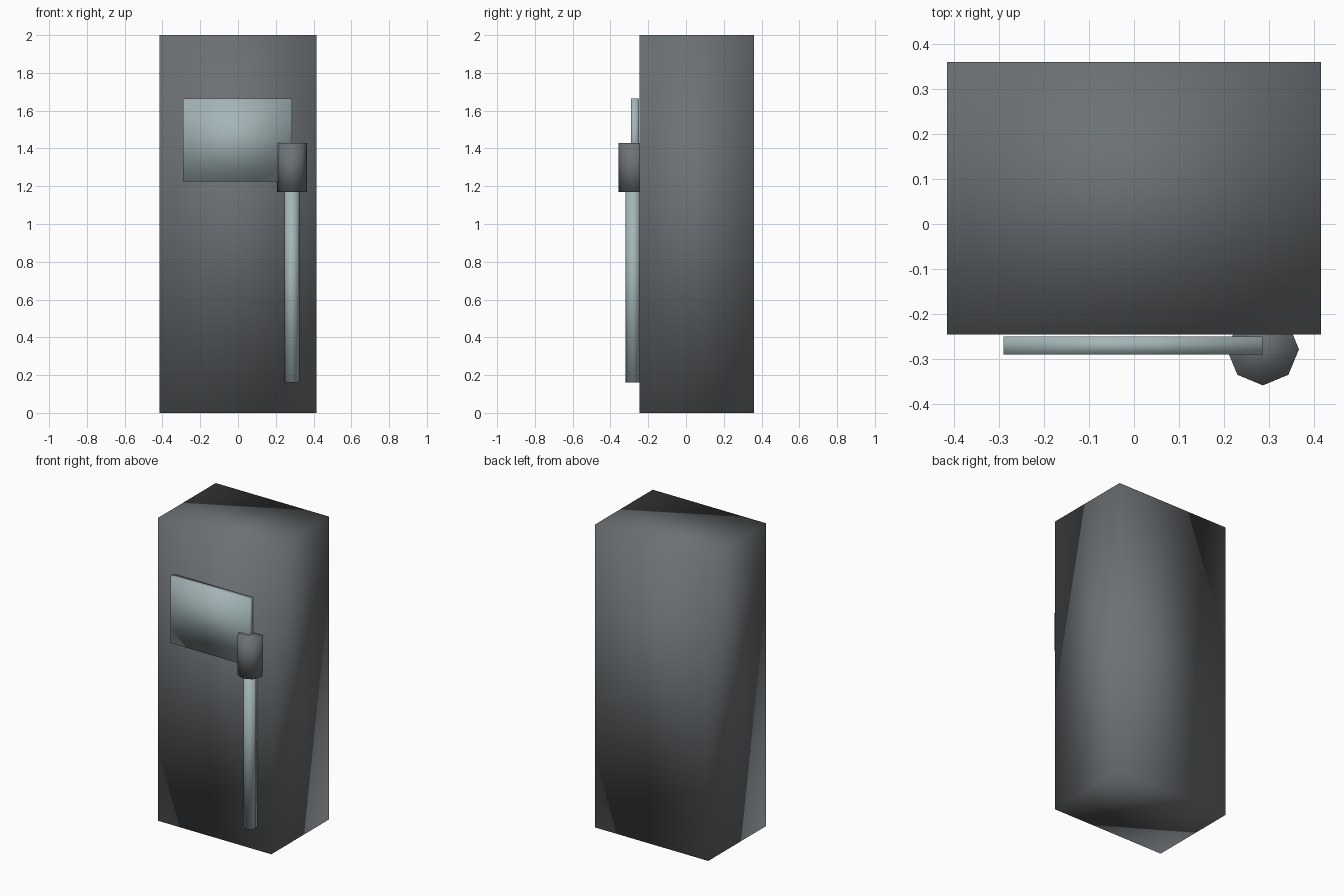
import bpy
from mathutils import Vector

default_cube = bpy.data.objects.get("Cube")
if default_cube:
    bpy.data.objects.remove(default_cube, do_unlink=True)


def material(name, colour):
    mat = bpy.data.materials.new(name)
    mat.use_nodes = True
    mat.diffuse_color = (*colour, 1)
    mat.node_tree.nodes["Principled BSDF"].inputs["Base Color"].default_value = (*colour, 1)
    return mat


def finish(name, mat):
    obj = bpy.context.object
    obj.name = obj.data.name = name
    obj.data.materials.append(mat)
    bpy.ops.object.transform_apply(location=False, rotation=False, scale=True)
    bpy.ops.object.shade_smooth()
    return obj


def box(name, low, high, mat):
    low, high = Vector(low), Vector(high)
    bpy.ops.mesh.primitive_cube_add(size=1, location=(low + high) / 2)
    bpy.context.object.scale = high - low
    return finish(name, mat)


def post(name, x, y, radius, bottom, top, mat):
    bpy.ops.mesh.primitive_cylinder_add(
        vertices=8, radius=radius, depth=top - bottom,
        location=(x, y, (bottom + top) / 2))
    return finish(name, mat)


dark_grey = material("dark grey", (0.15, 0.165, 0.175))
pale_steel = material("pale steel", (0.37, 0.46, 0.475))

# Tall block with softly shaded corners
box("main_block", (-0.415, -0.245, 0), (0.415, 0.36, 2), dark_grey)

# Thin panel mounted on the front
box("front_panel", (-0.29, -0.29, 1.225), (0.285, -0.25, 1.665), pale_steel)

# Handle: octagonal collar above a slim rod
post("handle_collar", 0.286, -0.278, 0.08, 1.17, 1.43, dark_grey)
post("handle_rod", 0.286, -0.28, 0.04, 0.16, 1.18, pale_steel)
